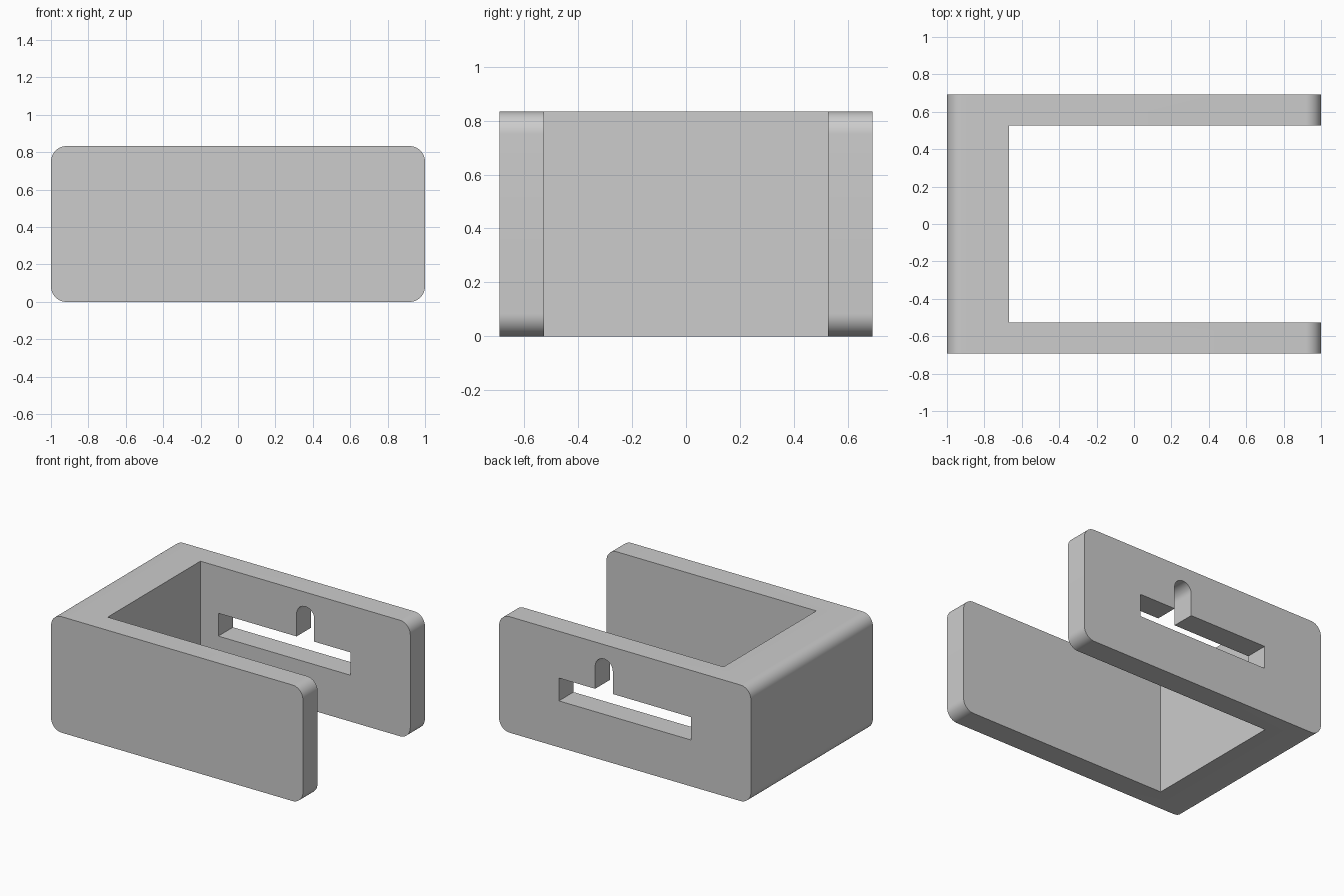
import bpy, bmesh, math

if "Cube" in bpy.data.objects:
    bpy.data.objects.remove(bpy.data.objects["Cube"], do_unlink=True)

HEIGHT, HALF_DEPTH, WALL, RADIUS = 0.833, 0.692, 0.166, 0.083
INNER = HALF_DEPTH - WALL

grey = bpy.data.materials.new("plain grey")
grey.use_nodes = True
color = (0.604, 0.604, 0.604, 1)
grey.diffuse_color = color
grey.node_tree.nodes["Principled BSDF"].inputs["Base Color"].default_value = color


def arc(cx, cz, r, start, end, steps):
    """Points on an arc in the xz plane, angles in degrees."""
    angles = [math.radians(start + (end - start) * i / steps) for i in range(steps + 1)]
    return [(cx + r * math.cos(a), cz + r * math.sin(a)) for a in angles]


def prism(name, outline, y0, y1):
    """Extrude an xz outline along y."""
    bm = bmesh.new()
    face = bm.faces.new([bm.verts.new((x, y0, z)) for x, z in outline])
    ext = bmesh.ops.extrude_face_region(bm, geom=[face])
    verts = [g for g in ext["geom"] if isinstance(g, bmesh.types.BMVert)]
    bmesh.ops.translate(bm, verts=verts, vec=(0, y1 - y0, 0))
    bmesh.ops.recalc_face_normals(bm, faces=bm.faces)
    mesh = bpy.data.meshes.new(name)
    bm.to_mesh(mesh)
    bm.free()
    mesh.materials.append(grey)
    obj = bpy.data.objects.new(name, mesh)
    bpy.context.collection.objects.link(obj)
    return obj


def cut(target, cutter):
    """Subtract the cutter, then discard it."""
    cutter.hide_render = True
    mod = target.modifiers.new("cut", "BOOLEAN")
    mod.operation, mod.solver, mod.object = "DIFFERENCE", "EXACT", cutter
    bpy.context.view_layer.objects.active = target
    bpy.ops.object.modifier_apply(modifier=mod.name)
    bpy.data.objects.remove(cutter, do_unlink=True)


# Rounded block
outline = []
for i, (sx, cz) in enumerate([(1, HEIGHT - RADIUS), (-1, HEIGHT - RADIUS), (-1, RADIUS), (1, RADIUS)]):
    outline += arc(sx * (1 - RADIUS), cz, RADIUS, 90 * i, 90 * i + 90, 12)
bracket = prism("bracket", outline, -HALF_DEPTH, HALF_DEPTH)

# Open bay between the two side walls
bay = [(-0.667, -0.2), (1.2, -0.2), (1.2, 1.1), (-0.667, 1.1)]
cut(bracket, prism("bay_cutter", bay, -INNER, INNER))

# Keyhole slot through the back wall: long slot with an arched notch above
low, high, end = 0.333, 0.497, 0.525
notch = arc(0.167, 0.66, 0.07, 0, 180, 20)
slot = [(-end, low), (end, low), (end, high), (notch[0][0], high)]
slot += notch + [(notch[-1][0], high), (-end, high)]
cut(bracket, prism("slot_cutter", slot, INNER - 0.1, HALF_DEPTH + 0.1))

bpy.ops.object.select_all(action="DESELECT")
bracket.select_set(True)
bpy.context.view_layer.objects.active = bracket
bpy.ops.object.shade_smooth_by_angle(angle=math.radians(30))
